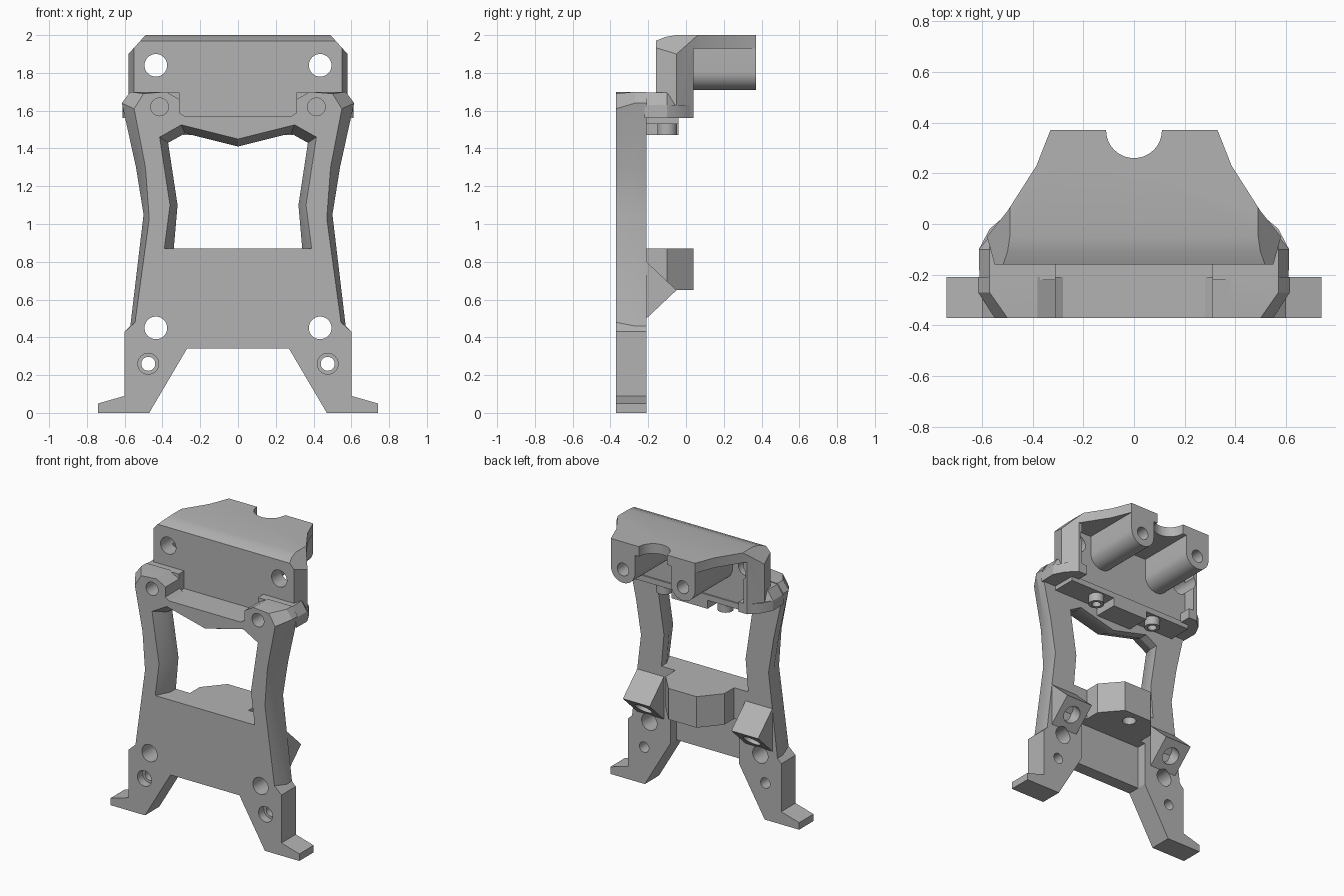
import bpy, bmesh, math
from mathutils import Vector

if "Cube" in bpy.data.objects:
    bpy.data.objects.remove(bpy.data.objects["Cube"])

grey = bpy.data.materials.new("matte_grey")
grey.use_nodes = True
grey.diffuse_color = (0.45, 0.45, 0.45, 1)
grey.node_tree.nodes["Principled BSDF"].inputs["Base Color"].default_value = (0.45, 0.45, 0.45, 1)


def loft(name, rings):
    """Closed solid through rings with equal point counts."""
    bm = bmesh.new()
    vs = [[bm.verts.new(p) for p in ring] for ring in rings]
    n = len(vs[0])
    for a, b in zip(vs, vs[1:]):
        for i in range(n):
            bm.faces.new((a[i], a[(i + 1) % n], b[(i + 1) % n], b[i]))
    bm.faces.new(vs[0])
    bm.faces.new(vs[-1])
    bmesh.ops.recalc_face_normals(bm, faces=bm.faces)
    mesh = bpy.data.meshes.new(name)
    bm.to_mesh(mesh)
    bm.free()
    mesh.materials.append(grey)
    ob = bpy.data.objects.new(name, mesh)
    bpy.context.collection.objects.link(ob)
    return ob


def place(axis, p, d):
    u, v = p
    return {"x": (d, u, v), "y": (u, d, v), "z": (u, v, d)}[axis]


def prism(name, pts, axis, lo, hi):
    return loft(name, [[place(axis, p, d) for p in pts] for d in (lo, hi)])


def box(name, x0, x1, y0, y1, z0, z1):
    return prism(name, [(x0, y0), (x1, y0), (x1, y1), (x0, y1)], "z", z0, z1)


def rod(name, axis, u, v, r, lo, hi, sides=32):
    pts = [(u + r * math.cos(2 * math.pi * i / sides),
            v + r * math.sin(2 * math.pi * i / sides)) for i in range(sides)]
    return prism(name, pts, axis, lo, hi)


def mirrored(half):
    return half + [(-x, v) for x, v in reversed(half) if x != 0]


def combine(ob, other, op="DIFFERENCE"):
    mod = ob.modifiers.new(op.lower(), "BOOLEAN")
    mod.operation, mod.object, mod.solver = op, other, "EXACT"
    bpy.context.view_layer.objects.active = ob
    bpy.ops.object.modifier_apply(modifier=mod.name)
    bpy.data.objects.remove(other)


# Front frame: feet, waisted sides with chamfered outer edges
feet = [(0.27, 0.34), (0.47, 0), (0.74, 0), (0.74, 0.05), (0.60, 0.09), (0.60, 0.43)]
top = [(0.38, 1.70), (0.31, 1.66), (0.31, 1.59), (0.28, 1.57)]
front = mirrored(feet + [(0.545, 0.48), (0.47, 1.03), (0.49, 1.3), (0.55, 1.61), (0.50, 1.69)] + top)
back = mirrored(feet + [(0.57, 0.46), (0.50, 1.05), (0.54, 1.3), (0.615, 1.64), (0.57, 1.70)] + top)
frame = loft("front_frame", [[(x, y, z) for x, z in ring]
                             for ring, y in ((front, -0.37), (back, -0.27), (back, -0.21))])

# Tapered window through the frame
wide = mirrored([(0.39, 0.87), (0.36, 1.1), (0.415, 1.46), (0.30, 1.525), (0, 1.45)])
narrow = mirrored([(0.34, 0.87), (0.32, 1.1), (0.37, 1.43), (0.28, 1.48), (0, 1.41)])
combine(frame, loft("window_cut", [[(x, y, z) for x, z in ring] for ring, y in
                                   ((wide, -0.4), (wide, -0.37), (narrow, -0.27), (narrow, -0.1))]))
# Recess on the lower back
combine(frame, box("recess_cut", -0.27, 0.27, -0.28, -0.1, 0.3, 0.65))

# Rear block below the window
centre = prism("rear_centre_block", mirrored([(0.23, -0.3), (0.23, -0.1), (0.11, 0.04)]), "z", 0.65, 0.87)
combine(centre, rod("bolt_cut", "z", 0, -0.05, 0.045, 0.6, 0.8))

# Head: stepped block with sloped corners and a rear slab
head = prism("head_block", mirrored([(0.55, -0.16), (0.58, -0.05), (0.50, 0.05),
                                     (0.385, 0.23), (0.33, 0.37)]), "z", 1.56, 2.0)
combine(head, prism("corner_trim", mirrored([(0.58, 1.5), (0.58, 1.90), (0.49, 2.0)]), "y", -1, 1), "INTERSECT")
combine(head, prism("brow_trim", [(-0.16, 1.5), (0.5, 1.5), (0.5, 2.0), (-0.05, 2.0),
                                  (-0.11, 1.99), (-0.16, 1.97)], "x", -1, 1), "INTERSECT")
combine(head, box("under_slab_cut", -1, 1, 0.04, 1, 1.4, 1.93))
combine(head, box("back_recess_cut", -0.48, 0.48, -0.05, 1, 1.4, 1.93))
combine(head, rod("slab_notch_cut", "z", 0, 0.37, 0.11, 1.5, 2.1, 48))

# Shelf joining frame and head
shelf = box("shelf", -0.5, 0.5, -0.22, -0.04, 1.53, 1.57)
pad = box("shelf_pad", -0.14, 0.14, -0.22, -0.04, 1.47, 1.55)
parts = [frame, centre, head, shelf, pad]

for s, side in ((1, "left"), (-1, "right")):
    # Frame and head bolt holes
    combine(frame, rod("hole", "y", s * 0.435, 0.45, 0.06, -1, 1))
    combine(frame, rod("hole", "y", s * 0.475, 0.26, 0.037, -1, 1))
    combine(frame, rod("counterbore", "y", s * 0.475, 0.26, 0.055, -1, -0.31))
    combine(frame, rod("hole", "y", s * 0.415, 1.62, 0.047, -1, -0.25))
    combine(head, rod("hole", "y", s * 0.435, 1.84, 0.06, -1, 1))

    # Shoulder with a hexagonal nut pocket underneath
    outline = [(0.31, -0.22), (0.61, -0.22), (0.612, -0.10), (0.57, -0.02), (0.50, 0.04), (0.44, 0.04),
               (0.44, -0.06), (0.31, -0.06)]
    low = [(s * x, y, 1.56) for x, y in outline]
    mid = [(s * x, y, 1.63) for x, y in outline]
    high = [(s * min(x, 0.57), min(y, -0.05), 1.69) for x, y in outline]
    shoulder = loft(side + "_shoulder", [low, mid])
    cap = [(0.31, -0.22), (0.61, -0.22), (0.612, -0.10), (0.57, -0.05), (0.31, -0.06)]
    cap_part = loft(side + "_shoulder_cap", [[(s * x, y, 1.63) for x, y in cap],
                                             [(s * min(x, 0.57), min(y, -0.10), 1.695) for x, y in cap]])
    combine(shoulder, rod("nut_cut", "z", s * 0.42, -0.13, 0.06, 1.4, 1.60, 6))

    # Small tube below the shelf
    tube = rod(side + "_shelf_tube", "z", s * 0.24, -0.10, 0.052, 1.47, 1.55)
    combine(tube, rod("bore", "z", s * 0.24, -0.10, 0.03, 1.4, 1.53))

    # Round-bottomed rear socket under the slab
    arc = [(0.235 + 0.095 * math.cos(math.pi + i * math.pi / 16),
            1.805 + 0.095 * math.sin(math.pi + i * math.pi / 16)) for i in range(17)]
    socket = prism(side + "_rear_socket", [(s * x, z) for x, z in arc + [(0.33, 1.94), (0.14, 1.94)]],
                   "y", -0.06, 0.37)
    combine(socket, rod("bore", "y", s * 0.235, 1.805, 0.045, 0.15, 1))

    # Sloped screw boss on the back of the frame
    boss = prism(side + "_sloped_boss", [(-0.22, 0.81), (-0.05, 0.65), (-0.22, 0.49)], "x", s * 0.32, s * 0.53)
    bore = rod("bore", "z", 0, 0, 0.06, -0.06, 0.1)
    bore.rotation_euler = (math.radians(45), 0, 0)
    bore.location = Vector((s * 0.425, -0.13, 0.575))
    bpy.context.view_layer.update()
    combine(boss, bore)
    combine(boss, rod("bolt_clearance", "y", s * 0.435, 0.45, 0.06, -1, 1))
    parts += [shoulder, cap_part, tube, socket, boss]

# Smooth the round surfaces and keep the hard edges
bpy.ops.object.select_all(action="DESELECT")
for ob in parts:
    ob.select_set(True)
bpy.context.view_layer.objects.active = frame
bpy.ops.object.shade_smooth_by_angle(angle=math.radians(25))
